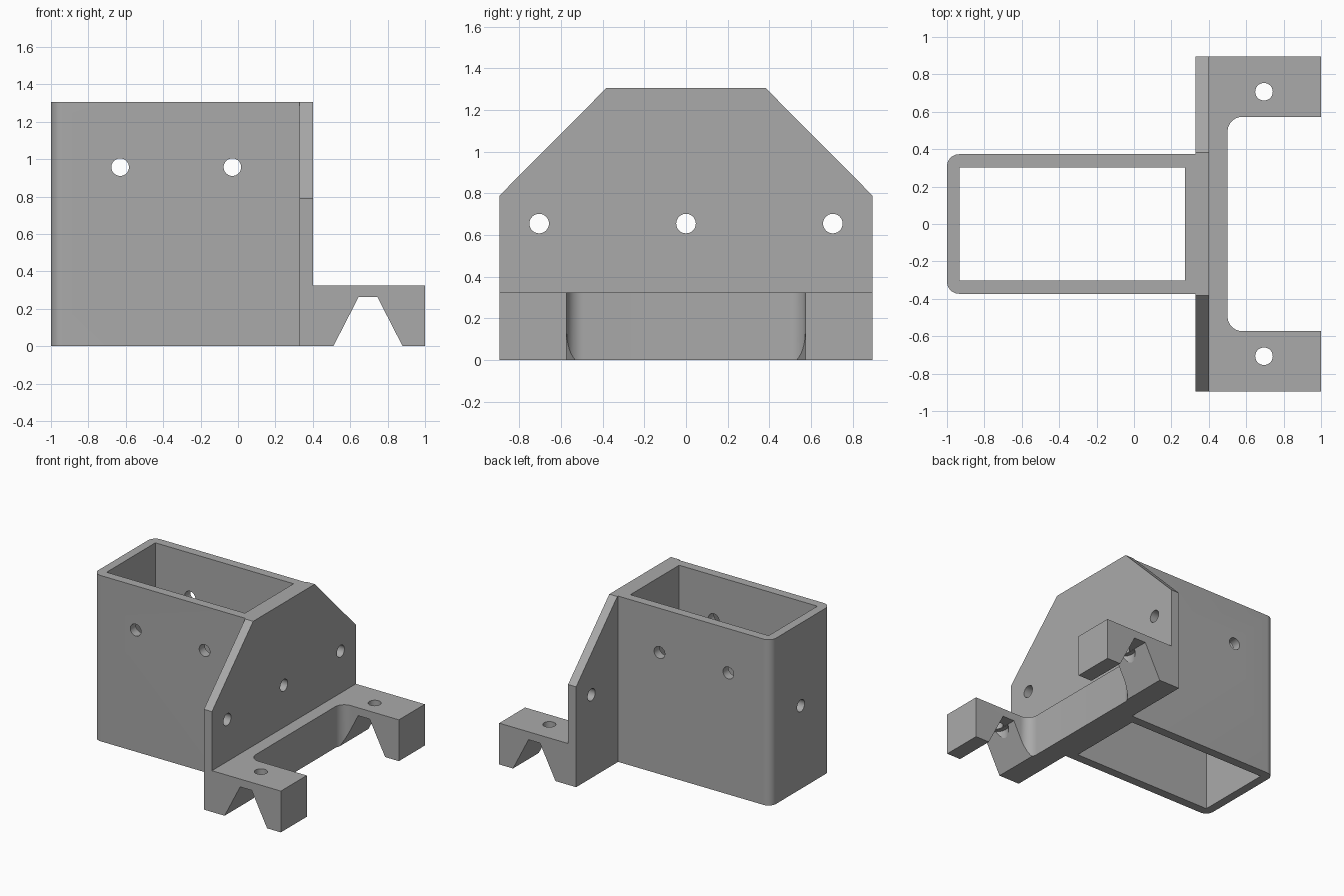
import bpy, bmesh, math
from mathutils import Vector

cube = bpy.data.objects.get("Cube")
if cube:
    bpy.data.objects.remove(cube, do_unlink=True)

grey = bpy.data.materials.new("plain grey")
grey.use_nodes = True
grey.diffuse_color = (0.4, 0.4, 0.4, 1)
grey.node_tree.nodes["Principled BSDF"].inputs["Base Color"].default_value = (0.4, 0.4, 0.4, 1)

# Which world axes a profile's (u, v) lie on, and the axis it is extruded along
AXES = {"x": (1, 2, 0), "y": (0, 2, 1), "z": (0, 1, 2)}


def prism(name, profile, axis, low, high):
    """Extrude a closed outline along one axis."""
    u, v, w = AXES[axis]
    bm = bmesh.new()
    ring = []
    for point in profile:
        co = Vector((0, 0, 0))
        co[u], co[v], co[w] = point[0], point[1], low
        ring.append(bm.verts.new(co))
    face = bm.faces.new(ring)
    made = bmesh.ops.extrude_face_region(bm, geom=[face])["geom"]
    shift = Vector((0, 0, 0))
    shift[w] = high - low
    bmesh.ops.translate(bm, verts=[g for g in made if isinstance(g, bmesh.types.BMVert)], vec=shift)
    bmesh.ops.recalc_face_normals(bm, faces=bm.faces)
    mesh = bpy.data.meshes.new(name)
    bm.to_mesh(mesh)
    bm.free()
    mesh.materials.append(grey)
    obj = bpy.data.objects.new(name, mesh)
    bpy.context.collection.objects.link(obj)
    return obj


def arc(cx, cy, r, start, end, steps=10):
    angles = [math.radians(start + (end - start) * i / steps) for i in range(steps + 1)]
    return [(cx + r * math.cos(a), cy + r * math.sin(a)) for a in angles]


def hole(cx, cy, axis, low, high, r=0.047):
    return prism("hole_cutter", arc(cx, cy, r, 0, 360, 32)[:-1], axis, low, high)


def cut(obj, cutters):
    """Subtract the cutters, apply the result, then remove them."""
    for cutter in cutters:
        cutter.hide_render = True
        mod = obj.modifiers.new("cut", "BOOLEAN")
        mod.operation, mod.solver, mod.object = "DIFFERENCE", "EXACT", cutter
    graph = bpy.context.evaluated_depsgraph_get()
    mesh = bpy.data.meshes.new_from_object(obj.evaluated_get(graph))
    obj.modifiers.clear()
    obj.data = mesh
    for cutter in cutters:
        bpy.data.objects.remove(cutter, do_unlink=True)


HALF_Y, TOP, LEDGE = 0.895, 1.305, 0.325
PLATE_BACK, PLATE_FRONT = 0.33, 0.40

# Rectangular sleeve, open top and bottom, with rounded outer end corners
W, R = 0.373, 0.065
outline = ([(PLATE_BACK, -W), (PLATE_BACK, W)]
           + arc(-1 + R, W - R, R, 90, 180) + arc(-1 + R, R - W, R, 180, 270))
sleeve = prism("sleeve", outline, "z", 0, TOP)
I = 0.303
cavity = prism("cavity_cutter", [(-0.932, -I), (0.272, -I), (0.272, I), (-0.932, I)], "z", -0.1, TOP + 0.1)
cut(sleeve, [cavity, hole(0, 0.655, "x", -1.1, 0.5)]
    + [hole(x, 0.957, "y", -0.5, 0.5) for x in (-0.63, -0.03)])

# Upright plate with sloped shoulders and three screw holes
SHOULDER, CREST = 0.79, 0.383
plate = prism("mounting_plate", [(-HALF_Y, 0), (HALF_Y, 0), (HALF_Y, SHOULDER), (CREST, TOP),
                                 (-CREST, TOP), (-HALF_Y, SHOULDER)], "x", PLATE_BACK, PLATE_FRONT)
cut(plate, [hole(y, 0.655, "x", 0.2, 0.5) for y in (-0.705, 0, 0.705)])

# U-shaped bracket with filleted inner corners
A, F, BAR = 0.573, 0.08, 0.5
outline = ([(PLATE_FRONT, -HALF_Y), (1, -HALF_Y), (1, -A)]
           + arc(BAR + F, -A + F, F, 270, 180) + arc(BAR + F, A - F, F, 180, 90)
           + [(1, A), (1, HALF_Y), (PLATE_FRONT, HALF_Y)])
bracket = prism("bracket", outline, "z", 0, LEDGE)
# Tapered channel under both arms, with screw holes and small screw-head pockets
ROOF, SLOPE = 0.263, 0.135 / 0.263
channel = prism("channel_cutter", [(0.51 - SLOPE * 0.1, -0.1), (0.645, ROOF), (0.745, ROOF),
                                   (0.88 + SLOPE * 0.1, -0.1)], "y", -1, 1)
cutters = [channel]
for y in (-0.707, 0.707):
    cutters += [hole(0.695, y, "z", -0.1, 0.5), hole(0.695, y, "z", -0.1, ROOF - 0.001, 0.085)]
cut(bracket, cutters)

# Smooth the rounded corners and holes while keeping edges sharp
for obj in (sleeve, plate, bracket):
    bpy.ops.object.select_all(action="DESELECT")
    obj.select_set(True)
    bpy.context.view_layer.objects.active = obj
    bpy.ops.object.shade_smooth_by_angle(angle=math.radians(25))
